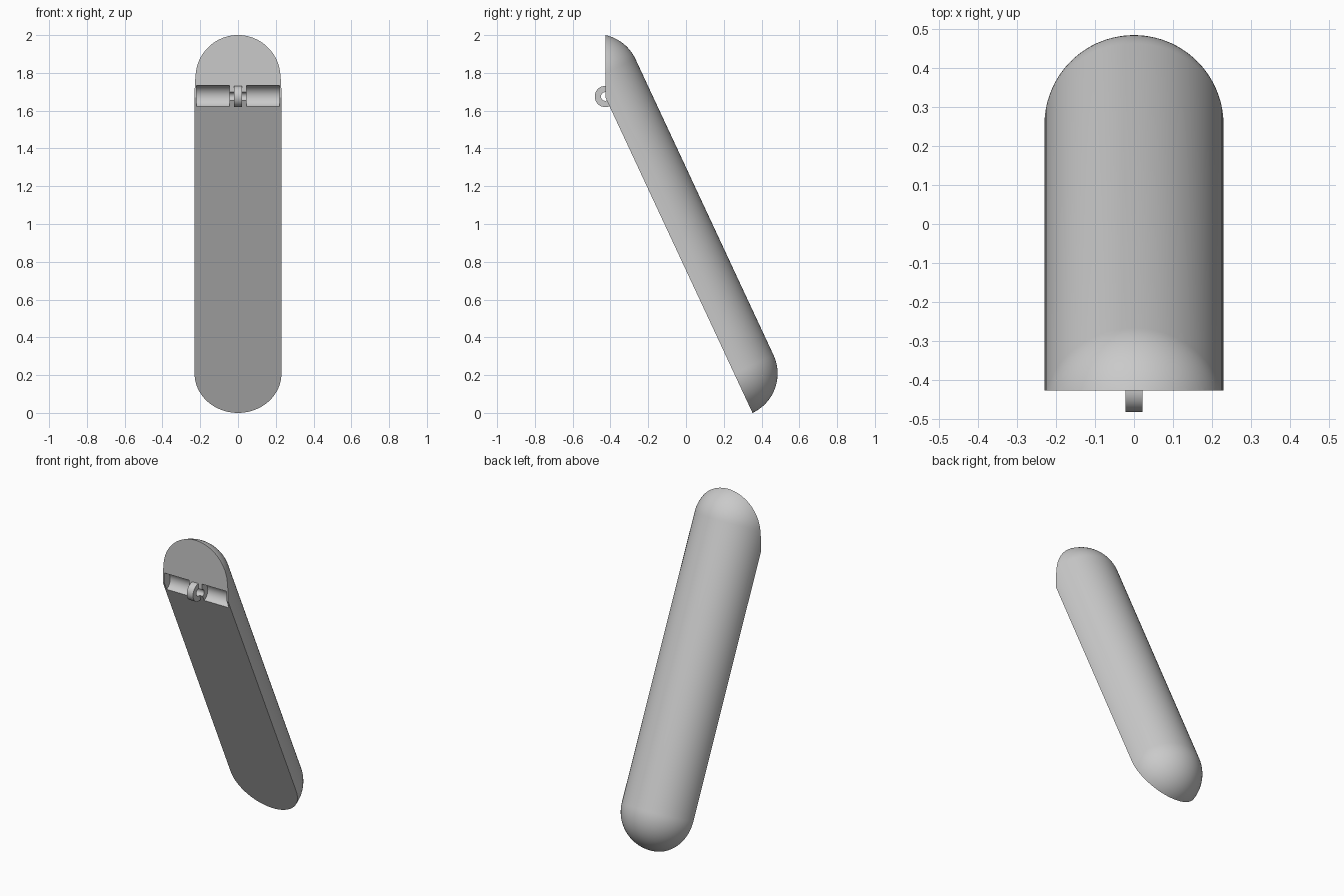
import bpy, bmesh, math
from mathutils import Matrix, Vector

cube = bpy.data.objects.get("Cube")
if cube:
    bpy.data.objects.remove(cube, do_unlink=True)

R = 0.23                       # capsule radius
TILT = math.radians(25)
LENGTH = 1.729                 # distance between dome centres
FRONT_Y = -0.427               # upright face
HINGE = Vector((0, FRONT_Y, 1.675))
low_centre = Vector((0, 0.255, R * math.cos(TILT)))
lean = Matrix.Translation(low_centre) @ Matrix.Rotation(TILT, 4, "X")

grey = bpy.data.materials.new("plain grey")
grey.use_nodes = True
colour = (0.59, 0.59, 0.59, 1)
grey.diffuse_color = colour
grey.node_tree.nodes["Principled BSDF"].inputs["Base Color"].default_value = colour


def make_object(name, bm):
    bmesh.ops.recalc_face_normals(bm, faces=bm.faces)
    mesh = bpy.data.meshes.new(name)
    bm.to_mesh(mesh)
    bm.free()
    mesh.materials.append(grey)
    obj = bpy.data.objects.new(name, mesh)
    bpy.context.collection.objects.link(obj)
    return obj


def cross_cylinder(name, radius, x0, x1):
    """Cylinder lying along x through the hinge line."""
    bm = bmesh.new()
    place = Matrix.Translation(HINGE + Vector(((x0 + x1) / 2, 0, 0)))
    bmesh.ops.create_cone(bm, cap_ends=True, segments=64, radius1=radius, radius2=radius,
                          depth=x1 - x0, matrix=place @ Matrix.Rotation(math.pi / 2, 4, "Y"))
    return make_object(name, bm)


def front_block(name, matrix):
    """Large block whose back face passes through the matrix origin."""
    bm = bmesh.new()
    bmesh.ops.create_cube(bm, size=6, matrix=matrix @ Matrix.Translation((0, -3, 0)))
    return make_object(name, bm)


def combine(target, tool, operation):
    mod = target.modifiers.new("combine", "BOOLEAN")
    mod.operation, mod.object, mod.solver = operation, tool, "EXACT"
    bpy.context.view_layer.objects.active = target
    bpy.ops.object.modifier_apply(modifier=mod.name)
    bpy.data.objects.remove(tool, do_unlink=True)


# Capsule: a rounded profile spun about its long axis, then tilted
STEPS = 24
bm = bmesh.new()
profile = []
for base, start in ((0, -math.pi / 2), (LENGTH, 0)):
    for i in range(STEPS + 1):
        a = start + i * math.pi / 2 / STEPS
        profile.append(bm.verts.new((R * math.cos(a), 0, base + R * math.sin(a))))
edges = [bm.edges.new(pair) for pair in zip(profile, profile[1:])]
bmesh.ops.spin(bm, geom=profile + edges, cent=(0, 0, 0), axis=(0, 0, 1),
               angle=math.tau, steps=96, use_merge=True)
bmesh.ops.remove_doubles(bm, verts=bm.verts, dist=1e-5)
bm.transform(lean)
body = make_object("half_capsule_with_hinge_lug", bm)

# Slice off the sloping front half and the upright face at the top
combine(body, front_block("slope_cutter", lean), "DIFFERENCE")
combine(body, front_block("upright_cutter", Matrix.Translation(HINGE)), "DIFFERENCE")

# Hinge grooves on both sides, lug in the middle, pin bore through it
for x0, x1 in ((-0.219, -0.045), (0.045, 0.219)):
    combine(body, cross_cylinder("groove_cutter", 0.059, x0, x1), "DIFFERENCE")
combine(body, cross_cylinder("hinge_lug", 0.056, -0.022, 0.022), "UNION")
combine(body, cross_cylinder("bore_cutter", 0.023, -0.06, 0.06), "DIFFERENCE")

bpy.ops.object.select_all(action="DESELECT")
body.select_set(True)
bpy.context.view_layer.objects.active = body
bpy.ops.object.shade_smooth_by_angle(angle=math.radians(20))
